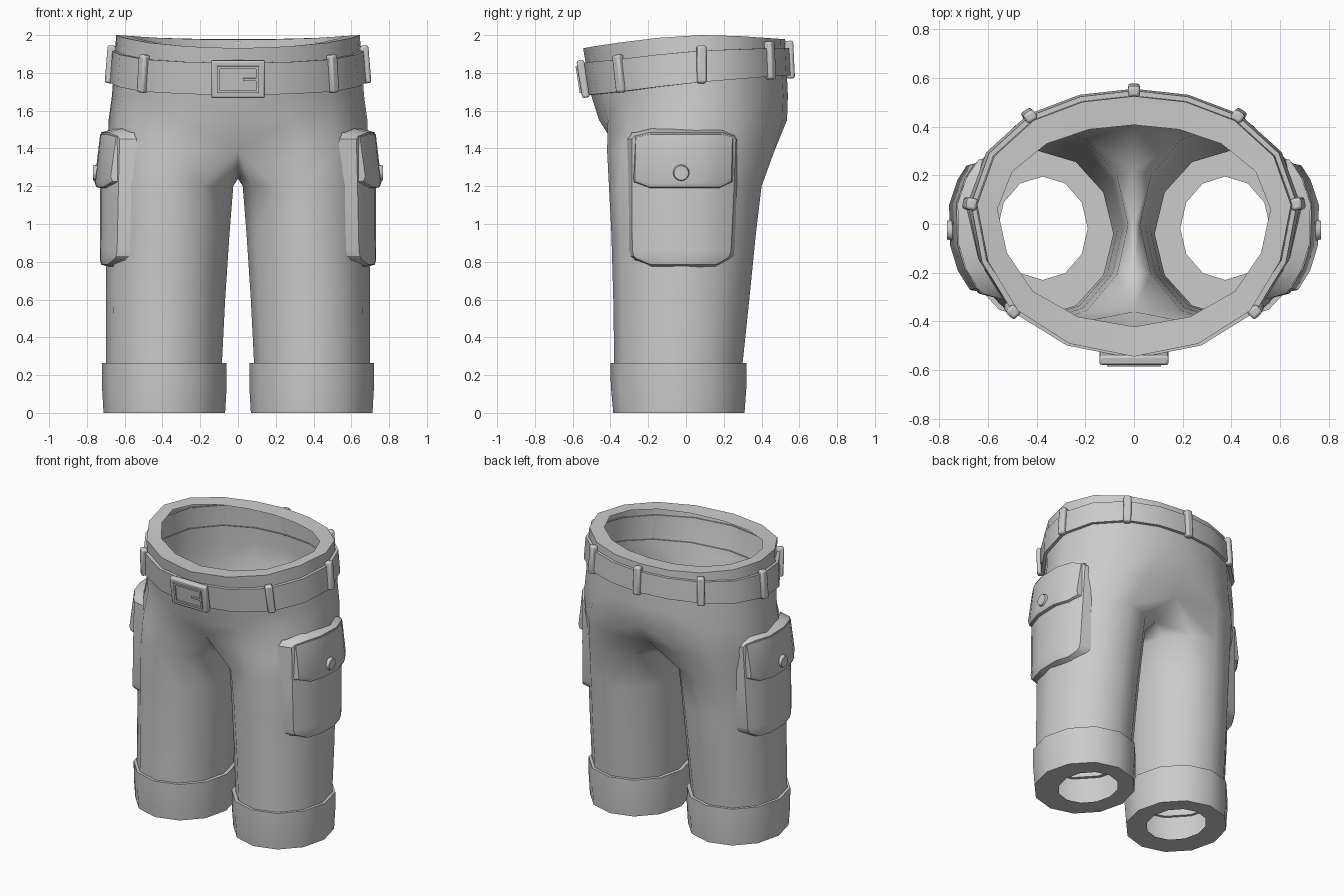
import bpy, bmesh, math
from mathutils import Vector, Matrix

if "Cube" in bpy.data.objects:
    bpy.data.objects.remove(bpy.data.objects["Cube"])

cloth = bpy.data.materials.new("grey_cloth")
cloth.diffuse_color = (0.6, 0.6, 0.6, 1)
cloth.use_nodes = True
cloth.node_tree.nodes["Principled BSDF"].inputs["Base Color"].default_value = cloth.diffuse_color


def finish(name, bm, mirror=False, bevel=0, angle=35):
    me = bpy.data.meshes.new(name)
    bm.to_mesh(me)
    bm.free()
    ob = bpy.data.objects.new(name, me)
    bpy.context.collection.objects.link(ob)
    me.materials.append(cloth)
    bpy.ops.object.select_all(action='DESELECT')
    ob.select_set(True)
    bpy.context.view_layer.objects.active = ob
    bpy.ops.object.shade_smooth_by_angle(angle=math.radians(angle))
    if bevel:
        m = ob.modifiers.new("bevel", 'BEVEL')
        m.width, m.segments = bevel, 2
    if mirror:
        m = ob.modifiers.new("mirror", 'MIRROR')
        m.use_clip = True
        m.merge_threshold = 0.002
    return ob


def bridge(bm, up, low, closed=False):
    n = len(up)
    for j in range(n if closed else n - 1):
        k = (j + 1) % n
        bm.faces.new((low[j], low[k], up[k], up[j]))


def lerp_table(t, table):
    # piecewise linear lookup, rows are (key, value, ...)
    if t <= table[0][0]:
        return table[0][1:]
    for a, b in zip(table, table[1:]):
        if t <= b[0]:
            f = (t - a[0]) / (b[0] - a[0])
            return tuple(p + (q - p) * f for p, q in zip(a[1:], b[1:]))
    return table[-1][1:]


# Half waist outline, front centre to back centre, in unit proportions
WAIST = [(0, -1), (.41, -.9), (.74, -.65), (.93, -.28), (1, .15),
         (.89, .53), (.64, .81), (.33, .955), (0, 1)]
RIM_Z = [1.93, 1.94, 1.96, 1.985, 2.0, 1.995, 1.985, 1.98, 1.98]
# height: half width, front depth, back depth
TORSO = [(1.55, .685, .46, .535), (1.67, .668, .50, .54), (1.95, .645, .548, .525)]


def torso(j, z, grow=0.0):
    a, f, b = lerp_table(z, TORSO)
    x, y = WAIST[j]
    return Vector((x * (a + grow), y * ((f if y < 0 else b) + grow), z))


def leg_ring(z, x0, x1, f, b):
    cx, rx, cy, ry = (x0 + x1) / 2, (x1 - x0) / 2, (f + b) / 2, (b - f) / 2
    angs = [math.radians(-120 + 30 * i) for i in range(12)]
    return [Vector((cx + rx * math.cos(t), cy + ry * math.sin(t), z)) for t in angs]


# Body: waist rim, hips, crotch split, leg and cuff
bm = bmesh.new()
add = lambda pts: [bm.verts.new(p) for p in pts]
rim = [torso(j, RIM_Z[j]) for j in range(9)]
rows = [[Vector((p.x * .87, p.y * .775, p.z - .005)) for p in rim], rim,
        [torso(j, 1.68) for j in range(9)], [torso(j, 1.55) for j in range(9)]]
thigh = leg_ring(1.38, .02, .695, -.42, .44)
hip = [torso(j, 1.40) for j in range(9)]
split = [hip[j].lerp(thigh[j], .6) for j in range(9)]
split[0], split[8] = Vector((0, -.36, 1.39)), Vector((0, .42, 1.38))
rows.append(split)
rows = [add(r) for r in rows]
for u, l in zip(rows, rows[1:]):
    bridge(bm, u, l)
crotch = add([(0, .22, 1.28), (0, 0, 1.24), (0, -.2, 1.28)])
legs = [rows[-1] + crotch]
for args in [(1.2, .025, .692, -.408, .40), (.95, .045, .697, -.395, .37),
             (.6, .068, .70, -.385, .335), (.265, .085, .70, -.38, .30),
             (.265, .06, .72, -.40, .32), (.14, .06, .72, -.398, .32),
             (0, .068, .712, -.385, .31), (0, .19, .56, -.23, .195)]:
    legs.append(add(leg_ring(*args)))
for u, l in zip(legs, legs[1:]):
    bridge(bm, u, l, True)
finish("shorts_body", bm, True, angle=50)

# Belt: tilted band following the waist
BELT = [(-.55, 1.765, .085), (-.35, 1.785, .085), (0, 1.83, .085), (.5, 1.86, .073)]
bm = bmesh.new()
rows = []
for side, grow in ((1, -.01), (1, .022), (-1, .022), (-1, -.01)):
    row = []
    for j in range(9):
        mid, half = lerp_table(torso(j, 1.8).y, BELT)
        row.append(bm.verts.new(torso(j, mid + side * half, grow)))
    rows.append(row)
for u, l in zip(rows, rows[1:]):
    bridge(bm, u, l)
finish("belt", bm, True)


def box(bm, size, matrix):
    bmesh.ops.create_cube(bm, size=1, matrix=matrix @ Matrix.Diagonal((*size, 1)))


# Belt loops
for j, name in ((2, "front_belt_loop"), (4, "side_belt_loop"),
                (6, "rear_belt_loop"), (8, "back_belt_loop")):
    p = torso(j, 1.8)
    mid, half = lerp_table(p.y, BELT)
    top, low = torso(j, mid + .1, .02), torso(j, mid - .08, .02)
    out = Vector((p.x / .43, p.y / .29, 0)).normalized()
    up = (top - low).normalized()
    side = up.cross(out).normalized()
    rot = Matrix((side, side.cross(up), up)).transposed().to_4x4()
    bm = bmesh.new()
    box(bm, (.05, .045, (top - low).length + .02),
        Matrix.Translation((top + low) / 2) @ rot)
    finish(name, bm, j < 8, bevel=.012)

# Buckle: backing plate, raised frame and prong, tilted with the belt
tilt = Matrix.Translation((0, -.545, 1.768)) @ Matrix.Rotation(math.radians(9), 4, 'X')
bm = bmesh.new()
box(bm, (.285, .04, .2), tilt)
finish("buckle_plate", bm, bevel=.01)
bm = bmesh.new()
for s in (-1, 1):
    box(bm, (.22, .012, .014), tilt @ Matrix.Translation((0, -.023, s * .065)))
    box(bm, (.014, .012, .144), tilt @ Matrix.Translation((s * .103, -.023, 0)))
box(bm, (.075, .012, .014), tilt @ Matrix.Translation((.065, -.023, 0)))
finish("buckle_frame", bm)

# Cargo pockets: panels wrapped around the outer thigh
SURF = [(-.36, .53), (-.31, .575), (-.2, .65), (-.09, .685), (.09, .69), (.2, .65), (.31, .57)]
COLS = [-.31, -.285, -.2, -.09, .09, .2, .265, .29]


def panel(name, rows):
    # rows: (z, width factor, outward offset, z rise at the side edges)
    bm = bmesh.new()
    grid = []
    for i, (z, w, off, rise) in enumerate(rows):
        line = []
        for c, y0 in enumerate(COLS):
            edge = c in (0, len(COLS) - 1)
            shift = -.03 * (1.5 - z) / .72
            y = y0 * w + shift * .5
            x = lerp_table(y - shift * .3, SURF)[0]
            o = -.04 if edge or i in (0, len(rows) - 1) else off
            zz = z + (rise if c in (0, 1, len(COLS) - 2, len(COLS) - 1) else 0)
            line.append(bm.verts.new((x + o, y, zz)))
        grid.append(line)
    for u, l in zip(grid, grid[1:]):
        bridge(bm, u, l)
    return finish(name, bm, True, angle=32)


panel("pocket", [(1.505, .93, 0, -.02), (1.485, .95, .035, -.02), (1.45, 1, .035, 0),
                 (1.15, .98, .04, 0), (.86, .95, .042, 0), (.81, .92, .042, .02),
                 (.785, .86, .035, .03), (.765, .84, 0, .035)])
panel("pocket_flap", [(1.49, .92, 0, -.015), (1.475, .93, .04, -.015),
                      (1.22, .93, .07, .03), (1.195, .93, .06, .03), (1.175, .92, 0, .03)])

# Pocket buttons
bm = bmesh.new()
bmesh.ops.create_cone(bm, cap_ends=True, segments=16, radius1=.05, radius2=.038, depth=.04,
                      matrix=Matrix.Translation((.748, -.025, 1.27)) @ Matrix.Rotation(math.pi / 2, 4, 'Y'))
finish("pocket_button", bm, True)
